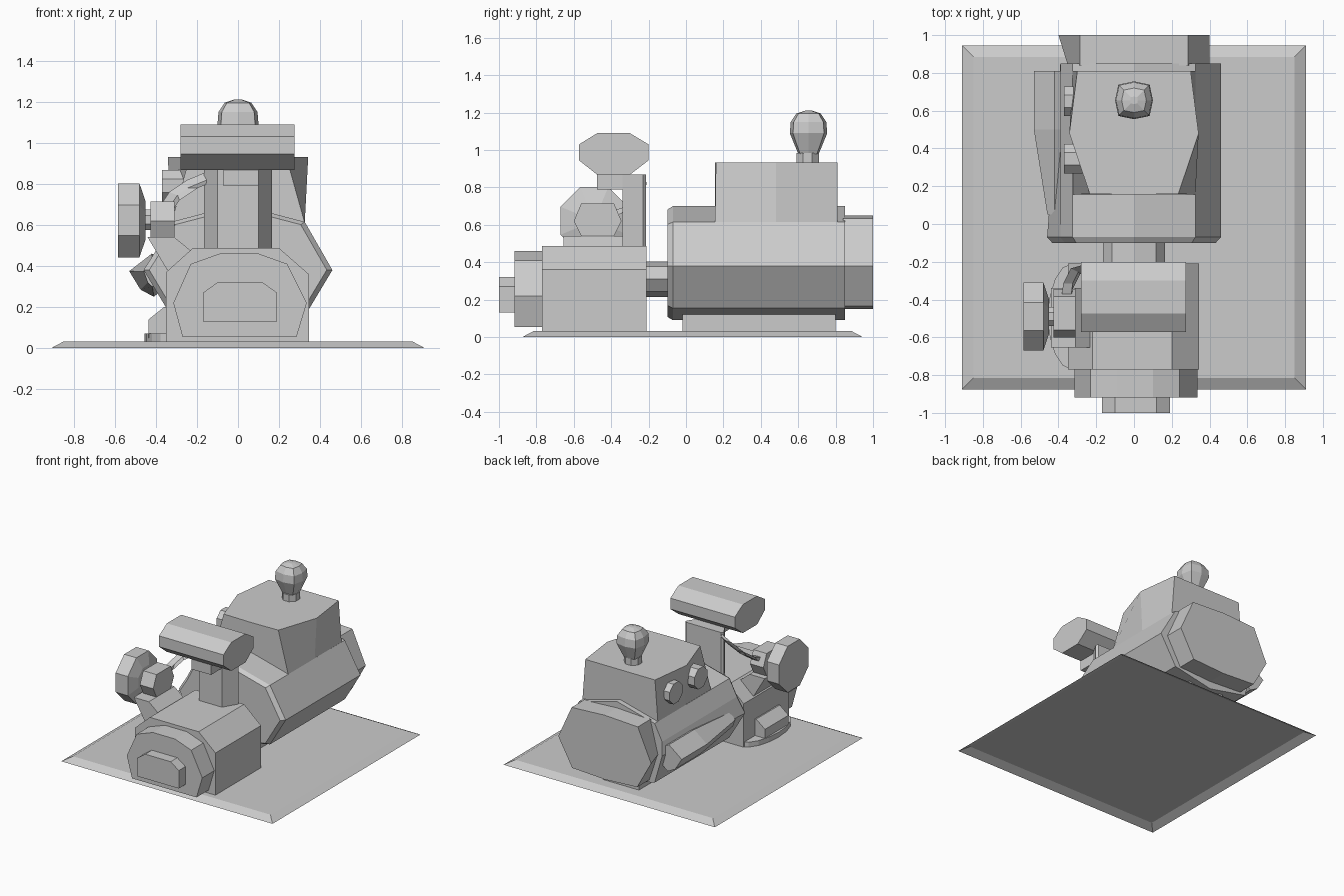
import bpy, bmesh, math
from mathutils import Vector

if "Cube" in bpy.data.objects:
    bpy.data.objects.remove(bpy.data.objects["Cube"])

grey = bpy.data.materials.new("machine_grey")
grey.diffuse_color = (0.6, 0.6, 0.6, 1)
grey.use_nodes = True
grey.node_tree.nodes["Principled BSDF"].inputs["Base Color"].default_value = grey.diffuse_color


def loft(name, rings, open_start=False):
    """Skin a solid through rings of 3D points, optionally open at the start."""
    bm = bmesh.new()
    vr = [[bm.verts.new(p) for p in r] for r in rings]
    n = len(vr[0])
    for a, b in zip(vr, vr[1:]):
        for i in range(n):
            j = (i + 1) % n
            bm.faces.new((a[i], a[j], b[j], b[i]))
    start = bm.faces.new(vr[0])
    bm.faces.new(vr[-1])
    bmesh.ops.recalc_face_normals(bm, faces=bm.faces)
    if open_start:
        bmesh.ops.delete(bm, geom=[start], context='FACES_ONLY')
    me = bpy.data.meshes.new(name)
    bm.to_mesh(me)
    bm.free()
    me.materials.append(grey)
    ob = bpy.data.objects.new(name, me)
    bpy.context.collection.objects.link(ob)
    return ob


def ring(axis, pos, pts):
    """Place a 2D profile on a plane: x -> (y,z), y -> (x,z), z -> (x,y)."""
    return [{'x': (pos, u, v), 'y': (u, pos, v), 'z': (u, v, pos)}[axis] for u, v in pts]


def prism(name, axis, a, b, pts):
    return loft(name, [ring(axis, a, pts), ring(axis, b, pts)])


def rect(u0, u1, v0, v1):
    return [(u0, v0), (u1, v0), (u1, v1), (u0, v1)]


def ngon(cu, cv, ru, rv, n=8, turn=0.0):
    return [(cu + ru * math.cos(turn + math.tau * i / n),
             cv + rv * math.sin(turn + math.tau * i / n)) for i in range(n)]


def lathe(name, axis, cu, cv, steps, n=8, turn=math.pi / 8):
    return loft(name, [ring(axis, p, ngon(cu, cv, r, r, n, turn)) for p, r in steps])


def mirrored(half):
    """Complete a profile given its right half, ordered bottom to top."""
    return half + [(-u, v) for u, v in reversed(half) if u > 0]


# Base tray with sloped rim, hollow underneath
FLOOR = .032
loft("base_plate", [ring('z', 0, rect(-.91, .91, -.875, .945)),
                    ring('z', FLOOR, rect(-.85, .85, -.815, .885))], open_start=True)


# Motor housing whose left flank narrows to the rear, foot, rear cap and shaft
def housing(left, s=1.0):
    pts = [(0, .09), (.325, .155), (.46, .38), (.325, .615), (0, .70),
           (-.325, .615), (-.39, .49), (left, .38), (-.325, .155)]
    return [(u * s, .39 + (v - .39) * s) for u, v in pts]


loft("motor_housing", [ring('y', -.10, housing(-.46, .94)),
                       ring('y', -.07, housing(-.46)),
                       ring('y', .85, housing(-.39))])
prism("motor_foot", 'z', FLOOR, .14, rect(-.155, .155, -.02, .80))
cap = mirrored([(0, .15), (.28, .165), (.40, .38), (.285, .635), (0, .65)])
loft("motor_rear_cap", [ring('y', .84, [(max(u, -.35), v) for u, v in cap]),
                        ring('y', 1.0, cap)])
prism("drive_shaft", 'y', -.23, -.08, ngon(0, .31, .165, .095))

# Terminal box: rectangular foot blending into a six-sided roof
top = mirrored([(0, .155), (.235, .16), (.342, .48), (.30, .81), (0, .81)])
foot = mirrored([(0, .155), (.325, .155), (.325, .48), (.325, .81), (0, .81)])
loft("terminal_box", [ring('z', .50, foot), ring('z', .61, foot), ring('z', .932, top)])

# Knob on the terminal box, with a rounded-square head
lathe("knob_stem", 'z', 0, .65, [(.90, .065), (.985, .065)])
corner = [(1, 0), (.83, .83), (0, 1), (-.83, .83), (-1, 0), (-.83, -.83), (0, -1), (.83, -.83)]
loft("knob_head", [ring('z', z, [(u * r, .655 + v * r) for u, v in corner]) for z, r in
                   ((.98, .055), (1.09, .10), (1.15, .095), (1.195, .065), (1.21, .02))])

# Round buttons on the left of the terminal box
for i, y in enumerate((.345, .65)):
    lathe(f"side_button_{i}", 'x', y, .79, [(-.37, .085), (-.25, .085)])

# Tapered junction cover along the motor's left side
cover = [(-.53, .375), (-.42, .46), (-.34, .42), (-.36, .29), (-.41, .25), (-.475, .285)]
small = [(-.42 + (u + .42) * .35, .37 + (v - .37) * .6) for u, v in cover]
loft("junction_cover", [ring('y', .05, small), ring('y', .50, cover), ring('y', .81, cover)])

# Pump body, rounded foot and side cover
prism("pump_body", 'y', -.77, -.21,
      [(-.35, FLOOR), (.345, FLOOR), (.345, .36), (.20, .487), (-.22, .487), (-.35, .37)])
arc = [(-.33 - .125 * math.sin(math.pi * i / 8), -.49 - .28 * math.cos(math.pi * i / 8))
       for i in range(9)]
prism("pump_foot", 'z', FLOOR, .07, arc)
prism("pump_side_cover", 'y', -.64, -.35,
      [(-.30, .05), (-.435, .05), (-.435, .14), (-.36, .20), (-.30, .20)])

# Pump front flange and outlet
prism("pump_flange", 'y', -.918, -.77,
      [(-.27, .055), (.285, .055), (.335, .22), (.24, .41), (.10, .46),
       (-.09, .46), (-.23, .41), (-.315, .22)])
prism("pump_outlet", 'y', -1.0, -.918,
      [(-.17, .13), (.19, .13), (.19, .27), (.12, .32), (-.10, .32), (-.17, .27)])

# Column and bracket holding the tank
prism("column", 'z', .487, .87,
      [(-.10, -.34), (.10, -.34), (.165, -.23), (.15, -.215), (-.15, -.215), (-.165, -.23)])
prism("tank_bracket", 'z', .79, .87, rect(-.07, .10, -.475, -.34))
prism("tank", 'x', -.28, .275,
      [(-.475, .868), (-.30, .868), (-.20, .945), (-.20, 1.03),
       (-.30, 1.09), (-.475, 1.09), (-.572, 1.03), (-.572, .945)])

# Valve seat, hub and handwheel on the left
prism("valve_seat", 'y', -.655, -.34,
      [(-.44, .54), (-.31, .54), (-.20, .45), (-.25, .36), (-.345, .38)])
prism("valve_hub", 'x', -.425, -.31,
      [(-.60, .62), (-.56, .54), (-.385, .54), (-.345, .62), (-.385, .715), (-.56, .715)])
lathe("valve_stem", 'x', -.49, .625, [(-.46, .055), (-.42, .055)])
lathe("handwheel", 'x', -.49, .622, [(-.585, .195), (-.48, .195), (-.45, .10)])

# Bent strap from the column to the hub
path = [(-.10, -.24, .85), (-.22, -.225, .80), (-.31, -.25, .74),
        (-.35, -.33, .68), (-.36, -.42, .65)]
loft("strap", [[Vector(p) + Vector(o) for o in
                ((-.025, -.015, -.02), (.025, -.015, -.02), (.025, .015, .02), (-.025, .015, .02))]
               for p in path])
